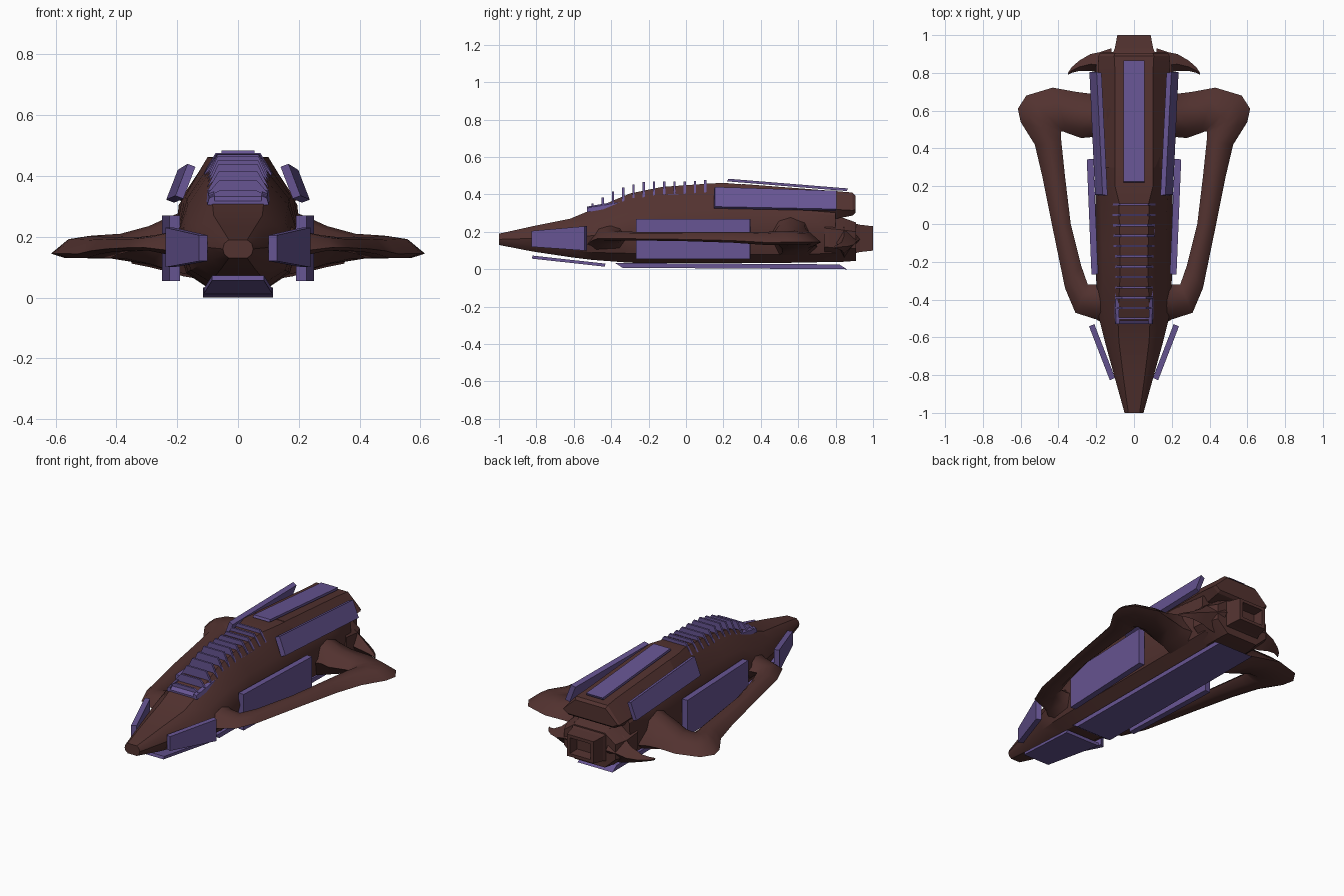
import bpy, bmesh, math
from mathutils import Vector


def material(name, col):
    m = bpy.data.materials.new(name)
    m.diffuse_color = (*col, 1)
    return m


BROWN = material("dark_brown", (0.085, 0.032, 0.029))
PURPLE = material("purple", (0.135, 0.09, 0.29))


def finish(name, bm, mat, mirror=False, smooth=None):
    bmesh.ops.recalc_face_normals(bm, faces=bm.faces)
    me = bpy.data.meshes.new(name)
    bm.to_mesh(me)
    bm.free()
    ob = bpy.data.objects.new(name, me)
    bpy.context.collection.objects.link(ob)
    me.materials.append(mat)
    if mirror:
        ob.modifiers.new("mirror", 'MIRROR').use_mirror_merge = False
    if smooth:
        bpy.ops.object.select_all(action='DESELECT')
        ob.select_set(True)
        bpy.context.view_layer.objects.active = ob
        bpy.ops.object.shade_smooth_by_angle(angle=math.radians(smooth))
    return ob


def loft(name, rings, mat, mirror=False, smooth=None):
    bm = bmesh.new()
    vs = [[bm.verts.new(p) for p in r] for r in rings]
    n = len(vs[0])
    for a, b in zip(vs, vs[1:]):
        for i in range(n):
            j = (i + 1) % n
            bm.faces.new((a[i], a[j], b[j], b[i]))
    bm.faces.new(vs[0])
    bm.faces.new(vs[-1])
    return finish(name, bm, mat, mirror, smooth)


def plate(name, quad, offset, mirror=False):
    """Flat slab: four corners extruded along an offset."""
    q = [Vector(p) for p in quad]
    return loft(name, [q, [p + Vector(offset) for p in q]], PURPLE, mirror)


def section(y, half):
    """Symmetric cross-section from (x, z) points of the right half, top to bottom."""
    return [(x, y, z) for x, z in half] + [(-x, y, z) for x, z in reversed(half)]


def rect(y, w, z0, z1):
    return section(y, [(w, z1), (w, z0)])


# main hull: y, then top / shoulder / widest / lower / bottom
hull = [
    (-1.0, (.03, .19), (.045, .178), (.05, .16), (.045, .142), (.03, .13)),
    (-.82, (.055, .23), (.085, .205), (.10, .165), (.085, .125), (.055, .095)),
    (-.62, (.08, .27), (.13, .235), (.155, .17), (.13, .105), (.08, .065)),
    (-.50, (.085, .32), (.155, .25), (.185, .18), (.155, .09), (.09, .05)),
    (-.30, (.075, .405), (.165, .305), (.20, .20), (.165, .085), (.10, .035)),
    (-.13, (.075, .44), (.168, .325), (.20, .20), (.17, .08), (.10, .033)),
    (.12, (.08, .458), (.175, .33), (.205, .20), (.17, .08), (.10, .033)),
    (.20, (.10, .462), (.185, .32), (.205, .20), (.17, .08), (.10, .033)),
    (.60, (.10, .43), (.195, .305), (.205, .20), (.17, .08), (.10, .035)),
    (.80, (.10, .40), (.185, .29), (.19, .20), (.165, .085), (.10, .04)),
]
loft("hull", [section(s[0], s[1:]) for s in hull], BROWN, smooth=32)

# overhanging upper tail
loft("upper_tail", [
    section(.30, [(.10, .456), (.185, .33), (.15, .27)]),
    section(.80, [(.10, .418), (.19, .32), (.15, .27)]),
    section(.89, [(.105, .41), (.187, .315), (.15, .287)]),
    section(.905, [(.10, .395), (.18, .32), (.15, .30)])], BROWN, smooth=25)

# engine block and hollow nozzle
loft("engine_block", [
    section(.74, [(.12, .29), (.20, .22), (.20, .12), (.11, .04)]),
    section(.84, [(.11, .275), (.20, .21), (.20, .11), (.11, .04)]),
    section(.91, [(.10, .25), (.17, .20), (.17, .11), (.10, .045)])], BROWN, smooth=30)
loft("nozzle", [rect(.88, .12, .08, .25), rect(.93, .102, .092, .238),
                rect(1.0, .088, .10, .23), rect(1.0, .068, .118, .212),
                rect(.94, .062, .124, .206)], BROWN)

# swept winglets beside the engine
fin = [(.12, .79, .93, .06, .26), (.18, .80, .91, .07, .225), (.23, .81, .90, .085, .18),
       (.29, .81, .865, .10, .145), (.33, .80, .83, .108, .132), (.35, .79, .80, .112, .125)]
loft("winglet", [[(x, y0, (a + b) / 2), (x, y0 * .6 + y1 * .4, b), (x, y1, (a + b) / 2),
                  (x, y0 * .6 + y1 * .4, a)] for x, y0, y1, a, b in fin], BROWN, True, 50)

# looped wing: inner xy, outer xy, top z, bottom z
wing = [
    (.14, -.28, .14, -.54, .25, .09), (.20, -.32, .20, -.505, .22, .135),
    (.245, -.32, .31, -.47, .205, .155), (.28, -.22, .365, -.34, .20, .155),
    (.335, 0, .435, 0, .20, .15), (.365, .25, .485, .25, .20, .142),
    (.385, .44, .525, .42, .20, .13), (.387, .475, .60, .54, .203, .13),
    (.385, .49, .615, .61, .203, .13), (.375, .49, .57, .68, .205, .13),
    (.35, .48, .43, .722, .21, .128), (.28, .455, .31, .70, .235, .11),
    (.225, .46, .23, .69, .265, .09), (.14, .42, .14, .71, .30, .07),
]
rings = []
for ax, ay, bx, by, t, b in wing:
    h = t - b
    prof = [(0, b + h * .5), (.2, t - h * .1), (.45, t), (.75, t - h * .15),
            (1, b + h * .2), (.8, b), (.25, b)]
    rings.append([(ax + (bx - ax) * u, ay + (by - ay) * u, z) for u, z in prof])
loft("wing_loop", rings, BROWN, True, 45)

# armour panels on top, flanks, nose and belly
plate("top_panel", [(-.055, .22, .47), (.055, .22, .47), (.055, .86, .418), (-.055, .86, .418)],
      (0, .006, .014))
plate("upper_side_panel", [(.14, .15, .43), (.18, .15, .325), (.21, .80, .312), (.172, .80, .41)],
      (.026, .005, .01), True)
plate("flank_panel", [(.19, -.265, .055), (.19, -.265, .27), (.215, .345, .27), (.215, .345, .055)],
      (.035, -.003, 0), True)
plate("nose_side_panel", [(.10, -.815, .12), (.10, -.815, .205), (.21, -.53, .23), (.21, -.53, .10)],
      (.028, -.012, 0), True)
plate("nose_belly_panel", [(-.085, -.82, .073), (.085, -.82, .073), (.112, -.43, .03),
                           (-.112, -.43, .03)], (0, -.005, -.016))
plate("belly_panel", [(-.115, -.38, .034), (.115, -.38, .034), (.115, .82, .026),
                      (-.115, .82, .026)], (0, .04, -.026))


# canopy frame: side rails, front bar, ribs
def rail(y):
    t = (y + .53) / .65
    return .095 + .02 * t, .315 + .08 * min(1, t * 1.4)


ys = [-.53, -.3, -.1, .12]
loft("canopy_rail", [[(w - .018, y, z - .01), (w - .018, y, z + .02), (w, y, z + .012), (w + .006, y, z - .01)]
                     for y in ys for w, z in [rail(y)]], PURPLE, True)
loft("canopy_front_bar", [rect(-.53, .08, .29, .318), rect(-.51, .08, .30, .333)], PURPLE)
rib_top = [.352, .385, .415, .438, .453, .466, .47, .47, .47, .47, .472, .476]
for i, zt in enumerate(rib_top):
    y = -.50 + i * .0548
    w, z = rail(y)
    prof = [(w * .64, zt), (w, z + .015), (w, z - .01)]
    loft("canopy_rib", [section(y - .006, prof), section(y + .006, prof)], PURPLE)
